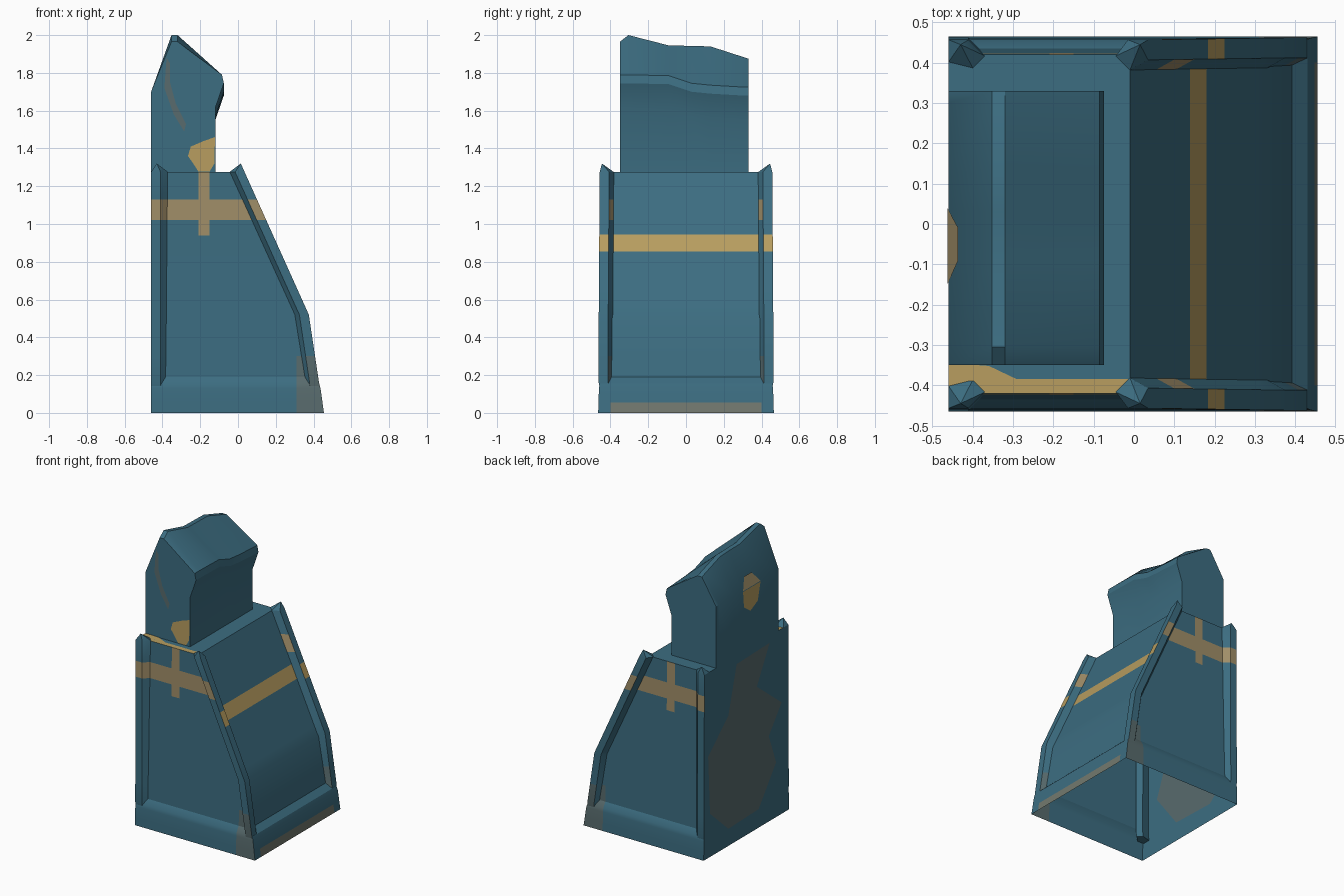
import bpy, bmesh, math
from mathutils import Vector

if "Cube" in bpy.data.objects:
    bpy.data.objects.remove(bpy.data.objects["Cube"])


def material(name, rgb):
    m = bpy.data.materials.new(name)
    lin = [((c / 255 + 0.055) / 1.055) ** 2.4 for c in rgb]
    m.diffuse_color = (*lin, 1)
    m.use_nodes = True
    m.node_tree.nodes["Principled BSDF"].inputs["Base Color"].default_value = m.diffuse_color
    return m


MATS = [material("teal paint", (60, 109, 129)),
        material("bright tan", (184, 158, 96)),
        material("muted tan", (160, 142, 104)),
        material("grey brown", (114, 120, 110)),
        material("weathered grey", (88, 107, 109))]
TEAL, TAN, MUTED, BROWN, GREY = range(5)


def finish(name, bm, cuts=(), rule=None):
    """Cut the mesh along axis planes, colour faces by rule, make the object."""
    bmesh.ops.recalc_face_normals(bm, faces=bm.faces[:])
    for axis, value in cuts:
        no = Vector((0, 0, 0))
        no[axis] = 1
        bmesh.ops.bisect_plane(bm, geom=bm.verts[:] + bm.edges[:] + bm.faces[:],
                               plane_co=no * value, plane_no=no, dist=1e-5)
    bm.normal_update()
    if rule:
        for f in bm.faces:
            f.material_index = rule(f.calc_center_median(), f.normal)
    me = bpy.data.meshes.new(name)
    bm.to_mesh(me)
    bm.free()
    for m in MATS:
        me.materials.append(m)
    ob = bpy.data.objects.new(name, me)
    bpy.context.collection.objects.link(ob)
    bpy.ops.object.select_all(action='DESELECT')
    ob.select_set(True)
    bpy.context.view_layer.objects.active = ob
    bpy.ops.object.shade_smooth_by_angle(angle=math.radians(28))
    return ob


def loft(rings, start=True, end=True, apex=None):
    """Skin a list of point rings, with optional caps or a pointed end."""
    bm = bmesh.new()
    vs = [[bm.verts.new(p) for p in r] for r in rings]
    n = len(vs[0])
    for a, b in zip(vs, vs[1:]):
        for i in range(n):
            j = (i + 1) % n
            bm.faces.new((a[i], a[j], b[j], b[i]))
    if start:
        bm.faces.new(vs[0][::-1])
    if apex:
        tip = bm.verts.new(apex)
        for i in range(n):
            bm.faces.new((vs[-1][i], vs[-1][(i + 1) % n], tip))
    elif end:
        bm.faces.new(vs[-1])
    return bm


def plate(name, points, mat):
    """Flat painted patch."""
    bm = bmesh.new()
    bm.faces.new([bm.verts.new(p) for p in points])
    ob = finish(name, bm)
    for p in ob.data.polygons:
        p.material_index = mat


# Paint rule shared by the body and its corner posts
CUTS = [(2, 1.02), (2, 1.13), (2, 0.94), (2, 0.855), (2, 0.945), (2, 0.055),
        (2, 0.3), (0, 0.31), (0, -0.21), (0, -0.15), (1, -0.385),
        (1, 0.4), (1, -0.4)]


def paint(c, n):
    if n.z > 0.9:
        return TAN if c.y < -0.385 else TEAL
    if abs(n.y) > 0.6:
        if 1.02 < c.z < 1.13:
            return MUTED
        if -0.21 < c.x < -0.15 and c.z > 0.94:
            return MUTED
        if c.x > 0.31 and c.z < 0.3:
            return GREY
    elif n.x > 0.5:
        if 0.855 < c.z < 0.945:
            return TAN
        if c.z < 0.055 and abs(c.y) < 0.4:
            return BROWN
    return TEAL


# Body with recessed panels, open underneath: (z, front x, half width)
sections = [(0, 0.455, 0.465), (0.13, 0.437, 0.461), (0.155, 0.43, 0.457),
            (0.19, 0.392, 0.435), (0.50, 0.34, 0.43), (1.275, -0.01, 0.42)]
rings = [[(-0.46, -h, z), (x, -h, z), (x, h, z), (-0.46, h, z)]
         for z, x, h in sections]
finish("body", loft(rings, start=False), CUTS, paint)

# Raised corner posts ending in small pointed ears
for s, side in ((-1, "near"), (1, "far")):
    rings = []
    for z, x, y in [(0.12, 0.432, 0.455), (0.16, 0.429, 0.462),
                    (0.52, 0.375, 0.462), (1.275, 0.035, 0.457)]:
        sec = [(x, y), (x - 0.05, y), (x - 0.08, y - 0.04),
               (x - 0.045, y - 0.075), (x, y - 0.05)]
        rings.append([(px, s * py, z) for px, py in sec])
    finish(side + "_front_post", loft(rings, apex=(0.015, s * 0.445, 1.32)),
           CUTS, paint)
    rings = []
    for z, y in [(0.12, 0.455), (0.16, 0.462), (1.275, 0.457)]:
        sec = [(-0.46, y), (-0.41, y), (-0.37, y - 0.04),
               (-0.40, y - 0.07), (-0.46, y - 0.055)]
        rings.append([(px, s * py, z) for px, py in sec])
    finish(side + "_rear_post", loft(rings, apex=(-0.43, s * 0.445, 1.32)),
           CUTS, paint)

# Upper block with a sloping, uneven cap: (y, ridge z, lip z)
rings = []
for y, zt, zl in [(-0.35, 1.965, 1.745), (-0.305, 2.0, 1.745),
                  (-0.09, 1.945, 1.74), (0.03, 1.943, 1.70),
                  (0.13, 1.94, 1.69), (0.30, 1.885, 1.68), (0.33, 1.875, 1.68)]:
    prof = [(-0.46, 1.27), (-0.46, 1.70), (-0.352, zt), (-0.32, zt),
            (-0.085, zl + 0.045), (-0.075, zl), (-0.12, zl - 0.13), (-0.12, 1.27)]
    rings.append([(x, y, z) for x, z in prof])
finish("upper_block", loft(rings))

# Painted wear patches
plate("block_front_blob", [(x, -0.353, z) for x, z in [
    (-0.21, 1.278), (-0.15, 1.278), (-0.125, 1.32), (-0.122, 1.46), (-0.18, 1.44),
    (-0.25, 1.41), (-0.265, 1.36), (-0.23, 1.31)]], TAN)
plate("block_front_streak", [(x, -0.353, z) for x, z in [
    (-0.378, 1.88), (-0.36, 1.85), (-0.36, 1.75), (-0.33, 1.64), (-0.275, 1.53),
    (-0.285, 1.49), (-0.34, 1.58), (-0.39, 1.72)]], GREY)
plate("block_back_blob", [(-0.463, y, z) for y, z in [
    (0.04, 1.69), (0.03, 1.58), (-0.04, 1.53), (-0.12, 1.57), (-0.15, 1.69)]], TAN)
plate("block_back_blob_top", [(-0.463, 0.04, 1.695), (-0.463, -0.15, 1.695),
                              (-0.436, -0.09, 1.77), (-0.436, -0.01, 1.77)], MUTED)
plate("ledge_patch", [(-0.46, -0.345, 1.278), (-0.46, -0.39, 1.278),
                      (-0.28, -0.39, 1.278), (-0.36, -0.352, 1.278)], TAN)
for tag, x in (("outer", -0.463), ("inner", -0.457)):
    plate("back_wear_" + tag, [(x, y, z) for y, z in [
        (0.11, 1.22), (-0.25, 1.23), (-0.11, 0.98), (-0.38, 0.77), (-0.24, 0.59),
        (-0.32, 0.38), (-0.13, 0.13), (0.2, 0.12), (0.4, 0.3), (0.42, 0.7),
        (0.2, 0.9)]], GREY)
